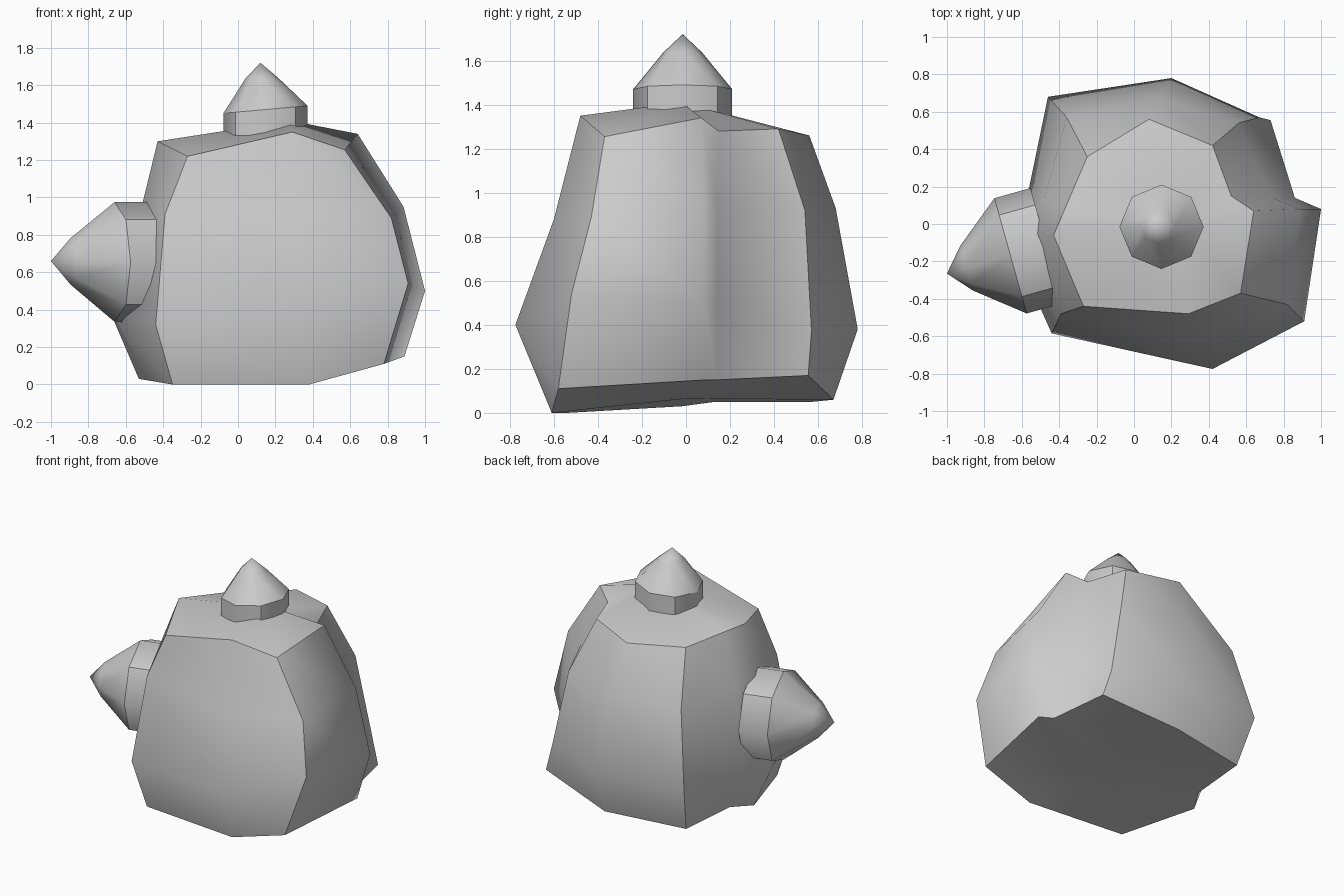
import bpy, bmesh, math
from mathutils import Vector

if "Cube" in bpy.data.objects:
    bpy.data.objects.remove(bpy.data.objects["Cube"])


def loft(rings, top, bottom):
    """Skin closed rings (top to bottom) and cap both ends with fans."""
    bm = bmesh.new()
    rows = [[bm.verts.new(p) for p in r] for r in rings]
    n = len(rows[0])
    for a, b in zip(rows, rows[1:]):
        for i in range(n):
            j = (i + 1) % n
            bm.faces.new((a[i], b[i], b[j], a[j]))
    for row, tip in ((rows[0], top), (rows[-1], bottom)):
        c = bm.verts.new(tip)
        for i in range(n):
            bm.faces.new((c, row[i], row[(i + 1) % n]))
    bmesh.ops.recalc_face_normals(bm, faces=bm.faces)
    for f in bm.faces:
        f.smooth = True
    return bm, rows


def crease(bm, rows, hoops, uprights):
    """Mark whole rings and chosen upright edge runs as hard edges."""
    n = len(rows[0])
    pairs = [(r[i], r[(i + 1) % n]) for r in hoops for i in range(n)]
    pairs += [(a[i], b[i]) for a, b in zip(rows, rows[1:]) for i in uprights]
    for pair in pairs:
        bm.edges.get(pair).smooth = False


def finish(bm, name):
    me = bpy.data.meshes.new(name)
    bm.to_mesh(me)
    bm.free()
    bpy.context.collection.objects.link(bpy.data.objects.new(name, me))


# Faceted pot body: upright ribs, each listed from rim to base
ribs = [
    [(-.27, -.44, 1.22), (-.39, -.48, .91), (-.44, -.585, .32), (-.35, -.54, 0)],
    [(.29, -.48, 1.35), (.36, -.60, .88), (.42, -.775, .40), (.38, -.61, 0)],
    [(.57, -.37, 1.255), (.82, -.43, .89), (.91, -.52, .54), (.78, -.58, .11)],
    [(.64, .07, 1.34), (.885, .08, .95), (1.0, .08, .50), (.89, .09, .15)],
    [(.52, .15, 1.28), (.74, .14, .92), (.86, .14, .50), (.80, .14, .15)],
    [(.42, .42, 1.29), (.56, .54, .92), (.67, .57, .37), (.73, .555, .17)],
    [(.08, .56, 1.26), (.13, .68, .93), (.20, .78, .38), (.18, .67, .06)],
    [(-.25, .36, 1.24), (-.36, .57, .90), (-.46, .68, .38), (-.40, .57, .05)],
    [(-.37, .08, 1.28), (-.48, .13, .92), (-.57, .15, .38), (-.44, .13, .05)],
    [(-.43, -.06, 1.30), (-.52, -.05, .93), (-.68, -.05, .38), (-.53, -.02, .03)],
]
bm, rows = loft(list(zip(*ribs)), (.28, -.02, 1.41), (.2, 0, .065))
crease(bm, rows, (rows[0], rows[-1]), (0, 2, 5, 7))
finish(bm, "pot_body")


def pointed_plug(name, rim_centre, tip, axis, radii, mid, depth, slant=0.0):
    """Eight-sided plug: short straight sides and a slightly rounded point."""
    c, tip, axis = Vector(rim_centre), Vector(tip), Vector(axis).normalized()
    helper = Vector((1, 0, 0)) if axis.z > .9 else Vector((0, 0, 1))
    v = axis.cross(helper).normalized()
    u = v.cross(axis)
    rings = []
    for r, centre, lean in ((radii[1], c.lerp(tip, mid), 0), (radii[0], c, slant),
                            (radii[0], c - axis * depth, 0)):
        angles = [k * math.pi / 4 for k in range(8)]
        rings.append([centre + u * r * math.cos(t) + v * r * math.sin(t)
                      + axis * lean * math.cos(t) for t in angles])
    bm, rows = loft(rings, tip, c - axis * depth)
    crease(bm, rows[1:], rows[1:], (1, 3, 5, 7))
    finish(bm, name)


# Lid knob on top and spout on the left
pointed_plug("lid_knob", (.147, -.015, 1.47), (.12, -.015, 1.72), (0, 0, 1),
             (.225, .088), .67, .14, .02)
pointed_plug("spout", (-.66, -.17, .655), (-1.0, -.265, .66), (-.34, -.095, 0),
             (.32, .125), .69, .2)
